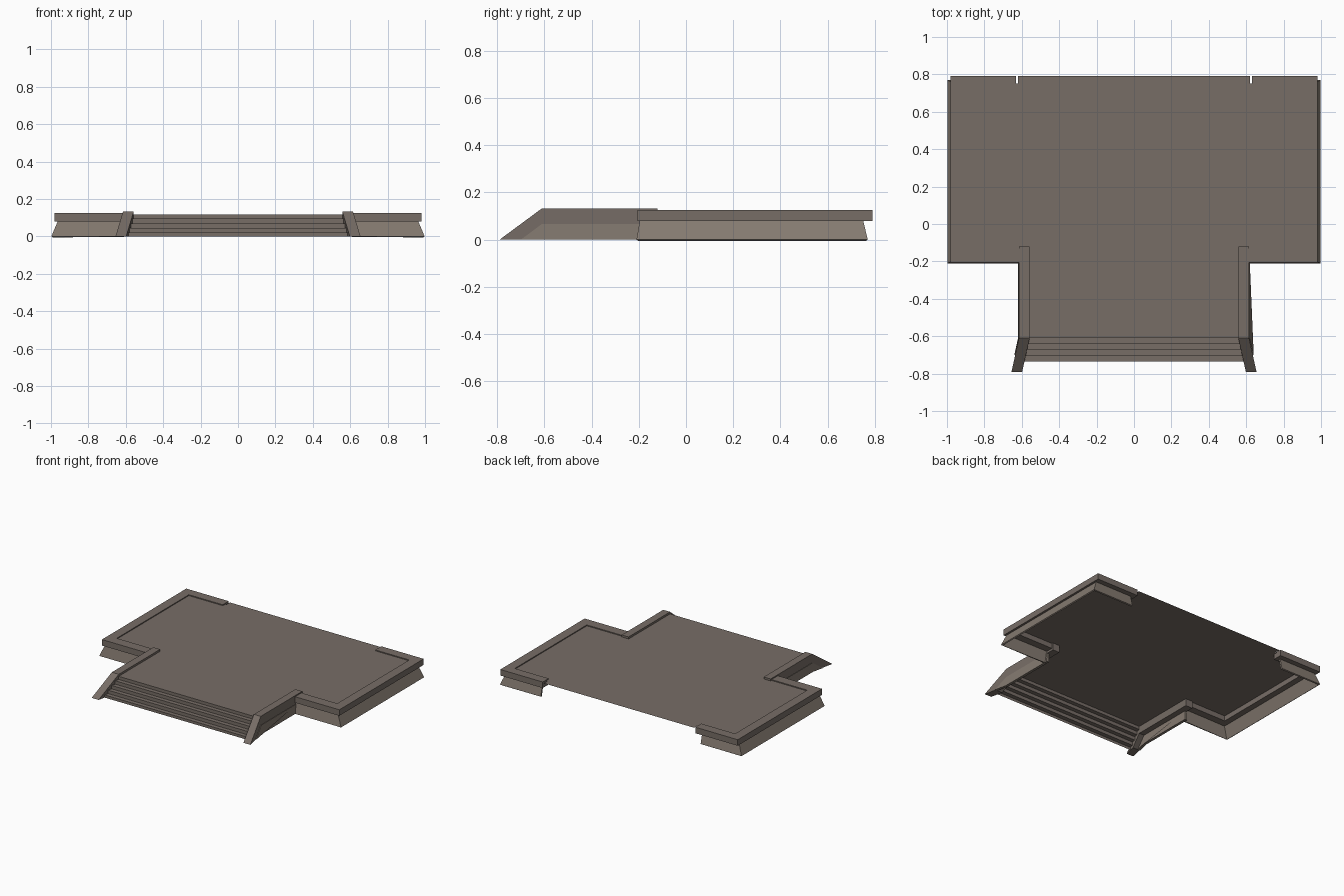
import bpy, bmesh

if "Cube" in bpy.data.objects:
    bpy.data.objects.remove(bpy.data.objects["Cube"])


def material(name, rgb):
    m = bpy.data.materials.new(name)
    m.diffuse_color = (*rgb, 1)
    m.use_nodes = True
    m.node_tree.nodes["Principled BSDF"].inputs["Base Color"].default_value = m.diffuse_color
    return m


STONE = material("grey brown stone", (0.185, 0.154, 0.134))
WALL = material("light wall stone", (0.235, 0.197, 0.165))


def build(name, verts, faces, mat, mirror=False, solid=True, thick=0):
    mesh = bpy.data.meshes.new(name)
    mesh.from_pydata(verts, [], faces)
    mesh.materials.append(mat)
    if solid:
        bm = bmesh.new()
        bm.from_mesh(mesh)
        bmesh.ops.recalc_face_normals(bm, faces=bm.faces)
        bm.to_mesh(mesh)
        bm.free()
    ob = bpy.data.objects.new(name, mesh)
    bpy.context.collection.objects.link(ob)
    if thick:
        s = ob.modifiers.new("thickness", 'SOLIDIFY')
        s.thickness = thick
        s.offset = -1
    if mirror:
        m = ob.modifiers.new("mirror", 'MIRROR')
        m.use_mirror_merge = False
    return ob


def loft(name, a, b, mat, **kw):
    """Closed solid between two matching outlines."""
    n = len(a)
    faces = [tuple(range(n)), tuple(range(n, 2 * n))]
    faces += [(i, (i + 1) % n, n + (i + 1) % n, n + i) for i in range(n)]
    return build(name, a + b, faces, mat, **kw)


def flare(y):
    """Outward spread of the stair sides in front of the landing."""
    return 0.04 * max(0, -0.61 - y) / 0.18


# T-shaped floor sheet
Z = 0.118
floor = [(-0.59, -0.61), (0.59, -0.61), (0.59, -0.17), (0.94, -0.17), (0.94, 0.75),
         (0.62, 0.75), (0.62, 0.79), (-0.62, 0.79), (-0.62, 0.75),
         (-0.94, 0.75), (-0.94, -0.17), (-0.59, -0.17)]
floor[0], floor[1] = (-0.565, -0.61), (0.565, -0.61)
build("floor", [(x, y, Z) for x, y in floor], [tuple(range(len(floor)))], STONE, solid=False)

# Stair treads and risers as one folded sheet
prof = [(-0.61, Z)]
for i in range(4):
    z = 0.095 - 0.025 * i
    y = -0.61 - 0.0315 * i
    prof += [(y, z), (y - 0.0315, z)]
prof.append((prof[-1][0], 0))
sv, sf = [], []
for i, (y, z) in enumerate(prof):
    w = 0.565 + flare(y)
    sv += [(-w, y, z), (w, y, z)]
    if i:
        sf.append((2 * i - 2, 2 * i, 2 * i + 1, 2 * i - 1))
build("stairs", sv, sf, STONE, solid=False)

# Raised coping around the main platform
rim = [(0.63, 0.79), (0.98, 0.79), (0.98, -0.205), (0.59, -0.205),
       (0.59, -0.13), (0.91, -0.13), (0.91, 0.72), (0.63, 0.72)]
loft("platform_coping", [(x, y, 0.08) for x, y in rim], [(x, y, 0.125) for x, y in rim],
     STONE, mirror=True)

# Battered skirt wall below the coping
low = [(0.61, -0.21), (0.998, -0.21), (0.998, 0.77), (0.66, 0.77)]
top = [(0.61, -0.195), (0.962, -0.195), (0.962, 0.75), (0.66, 0.75)]
build("platform_skirt", [(x, y, 0) for x, y in low] + [(x, y, 0.085) for x, y in top],
      [(i, i + 1, i + 5, i + 4) for i in range(3)], WALL, mirror=True, solid=False, thick=0.012)

# Sloping, flared coping beside the stairs
side = [(-0.12, 0.133), (-0.61, 0.133), (-0.79, 0), (-0.70, 0), (-0.61, 0.065), (-0.12, 0.065)]
loft("stair_coping", [(0.558 + flare(y), y, z) for y, z in side],
     [(0.615 + flare(y), y, z) for y, z in side], STONE, mirror=True)

# Wall under the stair coping
wall = [(-0.18, 0), (-0.18, 0.067), (-0.61, 0.067), (-0.70, 0), (-0.61, 0)]
loft("stair_wall", [(0.60 + flare(y), y, z) for y, z in wall],
     [(0.618 + flare(y) + (0.002 if z == 0 else 0), y, z) for y, z in wall], WALL, mirror=True)
